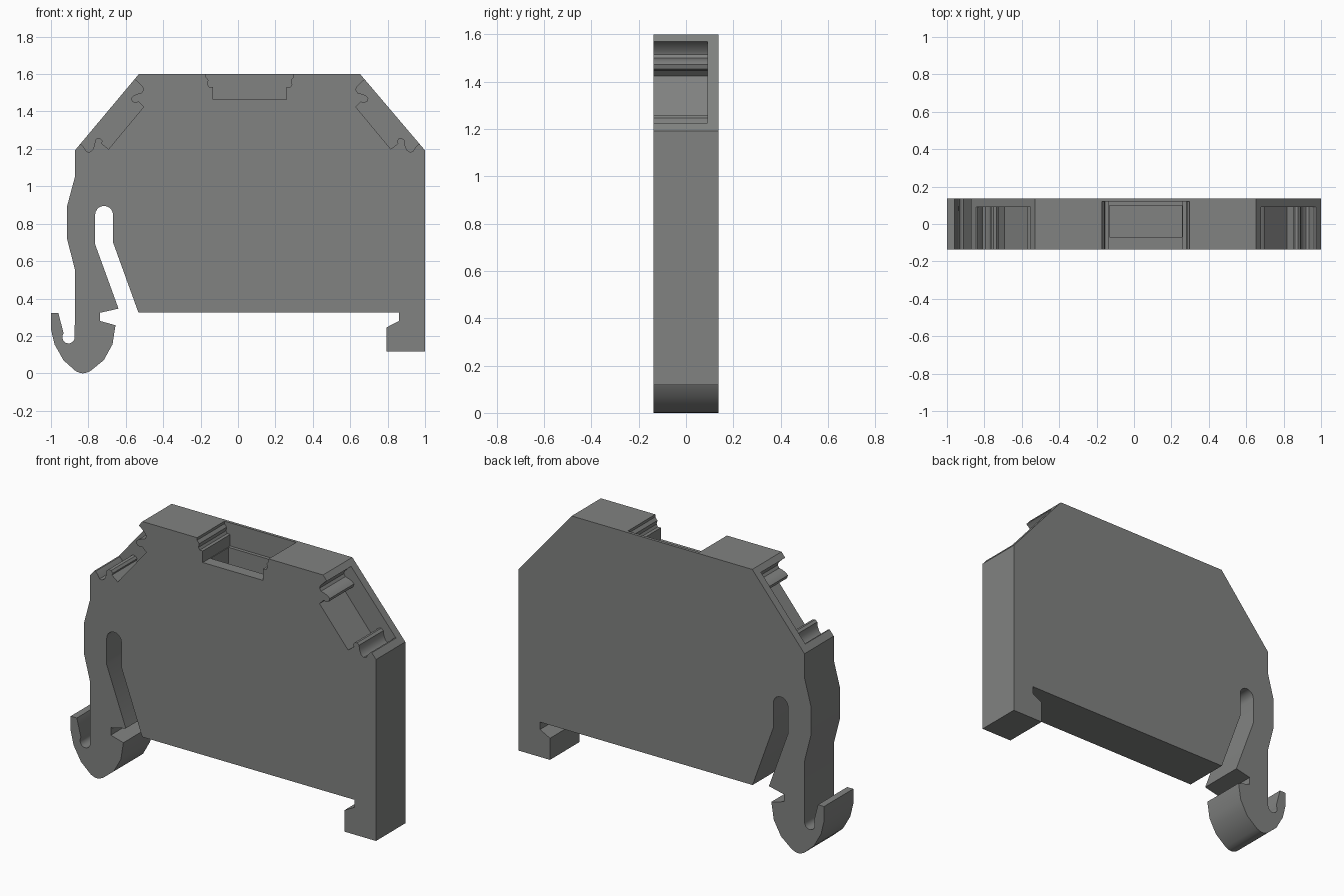
import bpy, bmesh, math

if "Cube" in bpy.data.objects:
    bpy.data.objects.remove(bpy.data.objects["Cube"])

HALF = 0.137          # half thickness in y
MID = 0.0625          # x axis about which the upper details mirror

grey = bpy.data.materials.new("mid grey plastic")
grey.diffuse_color = (0.22, 0.225, 0.22, 1)
grey.use_nodes = True
grey.node_tree.nodes["Principled BSDF"].inputs["Base Color"].default_value = grey.diffuse_color


def arc(cx, cz, r, a0, a1, n=10):
    angles = [math.radians(a0 + (a1 - a0) * i / n) for i in range(n + 1)]
    return [(cx + r * math.cos(a), cz + r * math.sin(a)) for a in angles]


def flip(points):
    return [(2 * MID - x, z) for x, z in reversed(points)]


def prism(name, points, y0, y1):
    """Extrude an x-z profile from y0 to y1."""
    bm = bmesh.new()
    face = bm.faces.new([bm.verts.new((x, y0, z)) for x, z in points])
    ext = bmesh.ops.extrude_face_region(bm, geom=[face])["geom"]
    bmesh.ops.translate(bm, vec=(0, y1 - y0, 0),
                        verts=[v for v in ext if isinstance(v, bmesh.types.BMVert)])
    bmesh.ops.recalc_face_normals(bm, faces=bm.faces)
    mesh = bpy.data.meshes.new(name)
    bm.to_mesh(mesh)
    bm.free()
    mesh.materials.append(grey)
    obj = bpy.data.objects.new(name, mesh)
    bpy.context.collection.objects.link(obj)
    return obj


# Body outline with rail foot, spring slot and hooked clip
outline = [(-.53, 1.6), (.653, 1.6), (1, 1.192), (1, .118), (.795, .118),
           (.795, .246), (.86, .28), (.86, .324), (-.532, .324), (-.668, .70)]
outline += arc(-.716, .847, .048, 0, 180)
outline += [(-.764, .69), (-.639, .346), (-.737, .324), (-.737, .28), (-.655, .257),
            (-.671, .155), (-.718, .07), (-.79, .012), (-.815, .002), (-.83, 0),
            (-.845, .002), (-.868, .012), (-.933, .07), (-.981, .155), (-1, .235),
            (-1, .322), (-.96, .322), (-.933, .215)]
outline += arc(-.906, .193, .033, 165, 360)
outline += [(-.872, .555), (-.914, .72), (-.914, .893), (-.872, 1.05), (-.872, 1.192)]
body = prism("terminal_block_body", outline, -HALF, HALF)

# Snap-in marker notch on the sloped corner
notch = [(-.574, 1.606), (-.558, 1.574), (-.542, 1.563), (-.51, 1.531), (-.505, 1.515),
         (-.515, 1.5), (-.537, 1.494), (-.558, 1.485), (-.572, 1.472), (-.566, 1.453),
         (-.548, 1.445), (-.532, 1.451), (-.505, 1.424), (-.692, 1.199), (-.73, 1.229),
         (-.724, 1.242), (-.735, 1.255), (-.751, 1.258), (-.764, 1.247), (-.767, 1.221),
         (-.778, 1.194), (-.794, 1.183), (-.81, 1.186), (-.823, 1.207), (-.837, 1.223),
         (-.85, 1.225), (-.869, 1.253)]

# Top pocket, with grooved sides, and the recess in its floor
side = [(-.172, 1.64), (-.172, 1.585), (-.158, 1.568), (-.163, 1.545), (-.155, 1.531),
        (-.135, 1.531), (-.135, 1.463)]
recess = [(-.131, 1.36), (.256, 1.36), (.256, 1.5), (-.131, 1.5)]

cutters = [prism("left_notch_cutter", notch, -.2, .09),
           prism("right_notch_cutter", flip(notch), -.2, .09),
           prism("pocket_cutter", side + flip(side), -.2, .12),
           prism("recess_cutter", recess, -.07, .10)]

bpy.context.view_layer.objects.active = body
body.select_set(True)
for cutter in cutters:
    mod = body.modifiers.new(cutter.name, 'BOOLEAN')
    mod.operation = 'DIFFERENCE'
    mod.solver = 'EXACT'
    mod.object = cutter
    bpy.ops.object.modifier_apply(modifier=mod.name)
    bpy.data.objects.remove(cutter)

bpy.ops.object.shade_smooth_by_angle(angle=math.radians(35))
